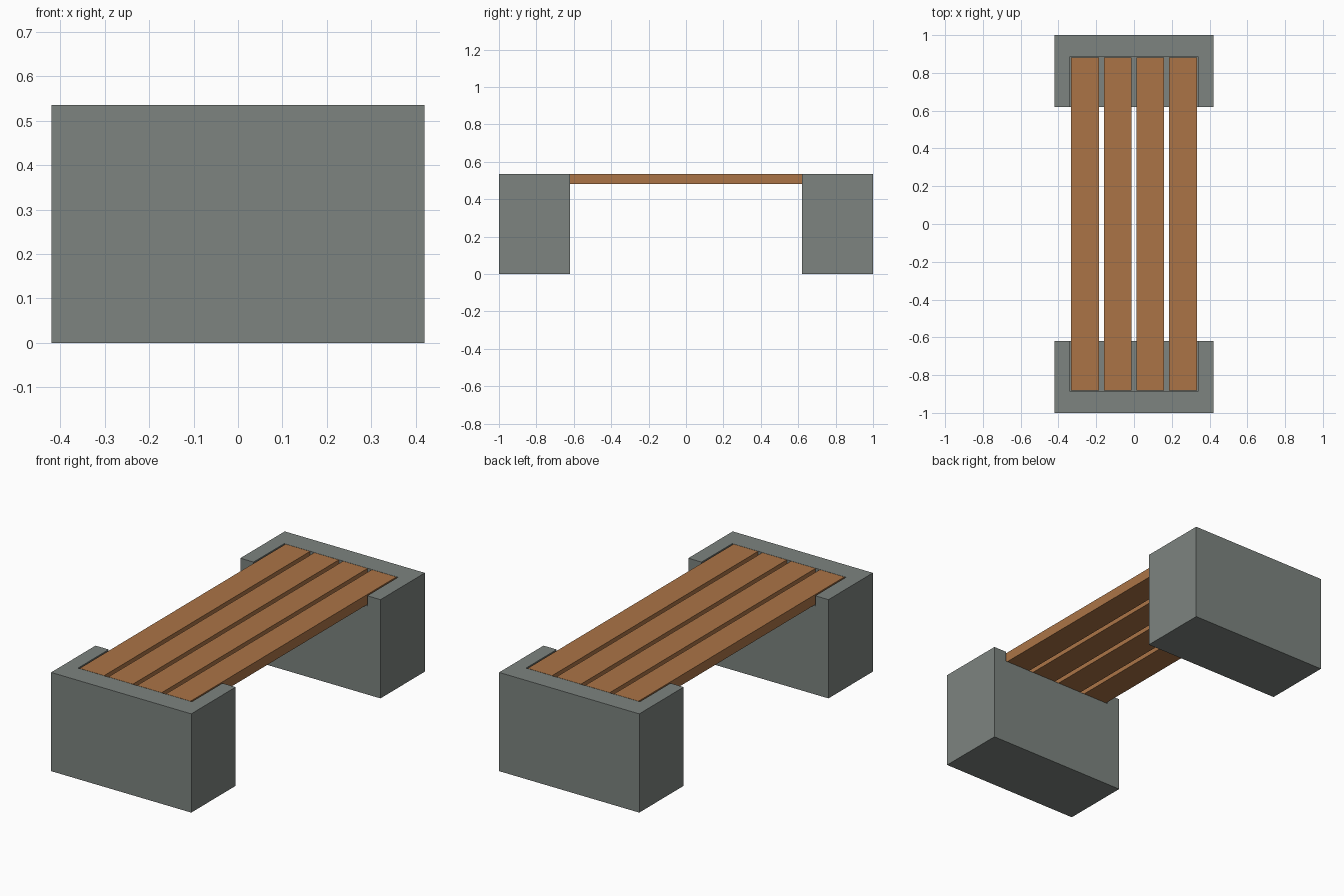
import bpy, bmesh

if "Cube" in bpy.data.objects:
    bpy.data.objects.remove(bpy.data.objects["Cube"])

def material(name, rgb):
    m = bpy.data.materials.new(name)
    m.diffuse_color = (*rgb, 1)
    m.use_nodes = True
    m.node_tree.nodes["Principled BSDF"].inputs["Base Color"].default_value = m.diffuse_color
    return m

concrete = material("grey concrete", (0.205, 0.23, 0.215))
wood = material("warm wood", (0.41, 0.175, 0.062))

H, SEAT_Z = 0.535, 0.48            # block top, recess floor
Y_IN, Y_NOTCH, Y_OUT = 0.62, 0.883, 1.0
X_OUT, X_NOTCH = 0.42, 0.341

def finish(name, bm, mat):
    bmesh.ops.recalc_face_normals(bm, faces=bm.faces)
    me = bpy.data.meshes.new(name)
    bm.to_mesh(me)
    bm.free()
    me.materials.append(mat)
    ob = bpy.data.objects.new(name, me)
    bpy.context.collection.objects.link(ob)
    return ob

def prism(bm, outline, z0, z1, caps=(True, True)):
    """Extrude a plan outline from z0 to z1."""
    lo = [bm.verts.new((x, y, z0)) for x, y in outline]
    hi = [bm.verts.new((x, y, z1)) for x, y in outline]
    n = len(outline)
    for i in range(n):
        j = (i + 1) % n
        bm.faces.new((lo[i], lo[j], hi[j], hi[i]))
    if caps[0]:
        bm.faces.new(lo)
    if caps[1]:
        bm.faces.new(hi)

# Concrete end blocks: solid base with a U-shaped rim around the plank recess
for name, s in (("front_block", -1), ("back_block", 1)):
    base = [(-X_OUT, Y_IN), (-X_NOTCH, Y_IN), (X_NOTCH, Y_IN), (X_OUT, Y_IN),
            (X_OUT, Y_OUT), (-X_OUT, Y_OUT)]
    rim = [(-X_OUT, Y_IN), (-X_NOTCH, Y_IN), (-X_NOTCH, Y_NOTCH), (X_NOTCH, Y_NOTCH),
           (X_NOTCH, Y_IN), (X_OUT, Y_IN), (X_OUT, Y_OUT), (-X_OUT, Y_OUT)]
    floor = rim[1:5]
    bm = bmesh.new()
    prism(bm, [(x, s * y) for x, y in base], 0, SEAT_Z, (True, False))
    prism(bm, [(x, s * y) for x, y in rim], SEAT_Z, H, (False, True))
    bm.faces.new([bm.verts.new((x, s * y, SEAT_Z)) for x, y in floor])
    bmesh.ops.remove_doubles(bm, verts=bm.verts, dist=1e-5)
    finish(name, bm, concrete)

# Four seat planks lying in the recesses
for i in range(4):
    cx, hw, hl = (i - 1.5) * 0.1725, 0.0735, 0.881
    bm = bmesh.new()
    prism(bm, [(cx - hw, -hl), (cx + hw, -hl), (cx + hw, hl), (cx - hw, hl)],
          SEAT_Z + 0.0005, H)
    finish(f"seat_plank_{i + 1}", bm, wood)
